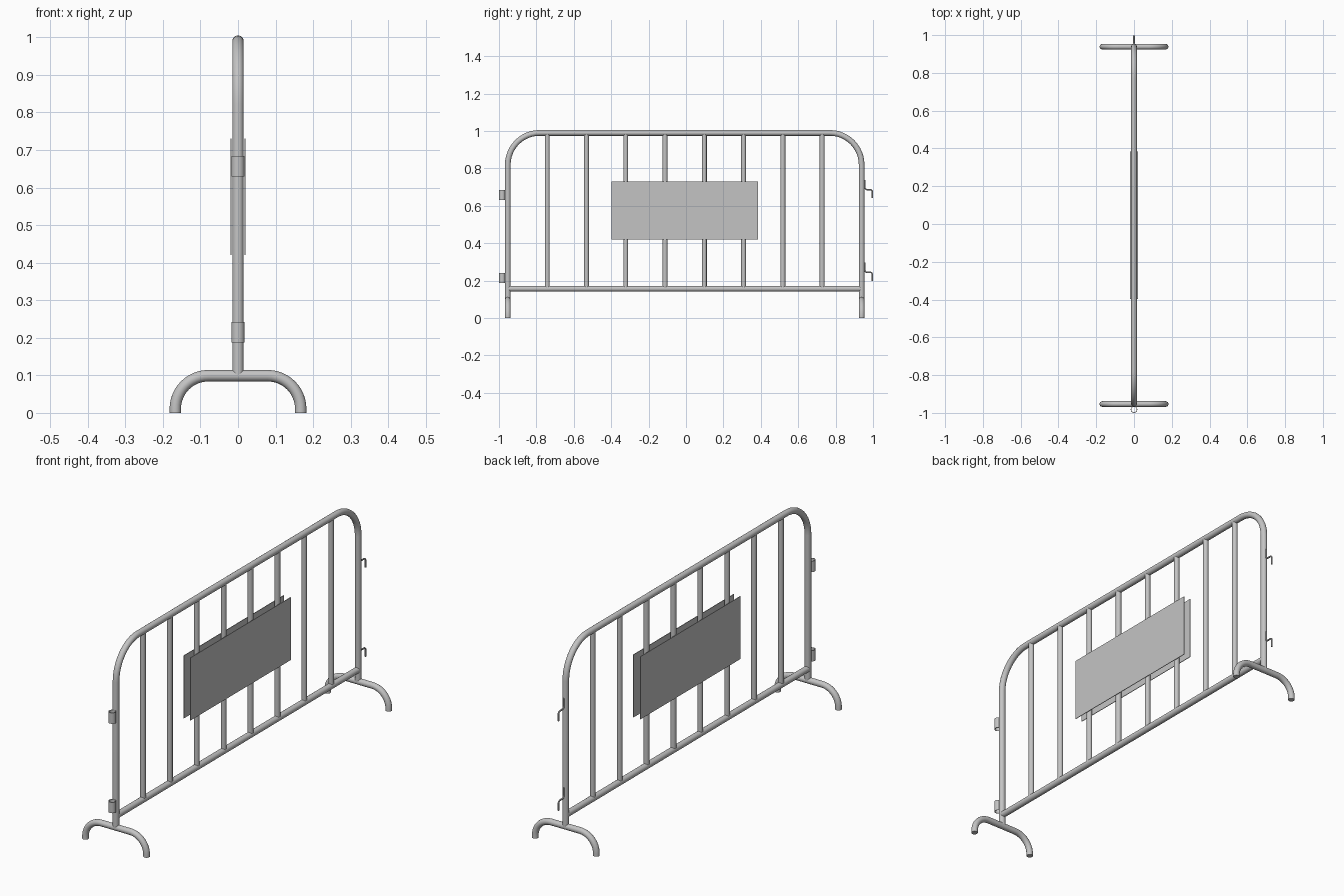
import bpy, bmesh, math
from mathutils import Vector

if "Cube" in bpy.data.objects:
    bpy.data.objects.remove(bpy.data.objects["Cube"], do_unlink=True)

steel = bpy.data.materials.new("galvanised grey")
steel.use_nodes = True
steel.diffuse_color = (0.55, 0.55, 0.55, 1)
steel.node_tree.nodes["Principled BSDF"].inputs["Base Color"].default_value = steel.diffuse_color

R = 0.0152                   # main tube radius
Y0, Y1 = -0.953, 0.939       # end posts
MID = (Y0 + Y1) / 2
DROP = 0.442                 # spacing of upper and lower couplings


def rounded(corners, radius, steps=12):
    """Path through the corners with each inner right angle replaced by an arc."""
    pts = [Vector(c) for c in corners]
    path = [pts[0]]
    for a, b, c in zip(pts, pts[1:], pts[2:]):
        u, v = (a - b).normalized() * radius, (c - b).normalized() * radius
        for i in range(steps + 1):
            t = math.pi / 2 * i / steps
            path.append(b + u * (1 - math.sin(t)) + v * (1 - math.cos(t)))
    return path + [pts[-1]]


def tube(name, path, radius, sides=16):
    curve = bpy.data.curves.new(name, "CURVE")
    curve.dimensions = "3D"
    curve.bevel_depth = radius
    curve.bevel_resolution = sides // 2 - 2
    curve.use_fill_caps = True
    spline = curve.splines.new("POLY")
    spline.points.add(len(path) - 1)
    for point, co in zip(spline.points, path):
        point.co = (*co, 1)
    curve.materials.append(steel)
    obj = bpy.data.objects.new(name, curve)
    bpy.context.collection.objects.link(obj)
    bpy.ops.object.select_all(action="DESELECT")
    obj.select_set(True)
    bpy.context.view_layer.objects.active = obj
    bpy.ops.object.convert(target="MESH")
    bpy.ops.object.shade_smooth_by_angle(angle=math.radians(40))


# Bent outer frame and lower rail
tube("frame", rounded([(0, Y0, 0.1), (0, Y0, 0.99), (0, Y1, 0.99), (0, Y1, 0.1)], 0.17), R)
tube("bottom_rail", [(0, Y0, 0.157), (0, Y1, 0.157)], R)

# Upright bars
for i in range(8):
    y = MID + (i - 3.5) * 0.21
    tube(f"bar_{i + 1}", [(0, y, 0.157), (0, y, 0.99)], 0.013)

# Arched feet
for name, y in (("front_foot", Y0), ("back_foot", Y1)):
    tube(name, rounded([(-0.167, y, 0), (-0.167, y, 0.099),
                        (0.167, y, 0.099), (0.167, y, 0)], 0.088), R)

# Sign plates on both faces
for name, x in (("left_plate", 0.0185), ("right_plate", -0.0185)):
    bpy.ops.mesh.primitive_cube_add(size=1, location=(x, MID, 0.576))
    plate = bpy.context.object
    plate.name = name
    plate.scale = (0.003, 0.782, 0.31)
    plate.data.materials.append(steel)


def sleeve(name, z):
    """Open ring: outer and inner walls joined by flat rims."""
    bm = bmesh.new()
    n, h = 24, 0.027
    loops = []
    for r, dz in ((0.0175, -h), (0.0175, h), (0.0145, h), (0.0145, -h)):
        loops.append([bm.verts.new((r * math.cos(math.tau * i / n),
                                    r * math.sin(math.tau * i / n), dz)) for i in range(n)])
    for a, b in zip(loops, loops[1:] + loops[:1]):
        for i in range(n):
            j = (i + 1) % n
            bm.faces.new((a[i], a[j], b[j], b[i]))
    bmesh.ops.recalc_face_normals(bm, faces=bm.faces)
    mesh = bpy.data.meshes.new(name)
    bm.to_mesh(mesh)
    bm.free()
    mesh.materials.append(steel)
    obj = bpy.data.objects.new(name, mesh)
    obj.location = (0, -0.9825, z)
    bpy.context.collection.objects.link(obj)
    bpy.ops.object.select_all(action="DESELECT")
    obj.select_set(True)
    bpy.context.view_layer.objects.active = obj
    bpy.ops.object.shade_smooth_by_angle(angle=math.radians(40))


# Coupling sleeves at the front, wire hooks at the back
for level, dz in (("upper", 0), ("lower", -DROP)):
    sleeve(f"{level}_sleeve", 0.657 + dz)
    tube(f"{level}_hook", rounded([(0, 0.956, 0.738 + dz), (0, 0.956, 0.687 + dz),
                                   (0, 0.996, 0.687 + dz), (0, 0.996, 0.641 + dz)],
                                  0.012, 5), 0.004, 8)
